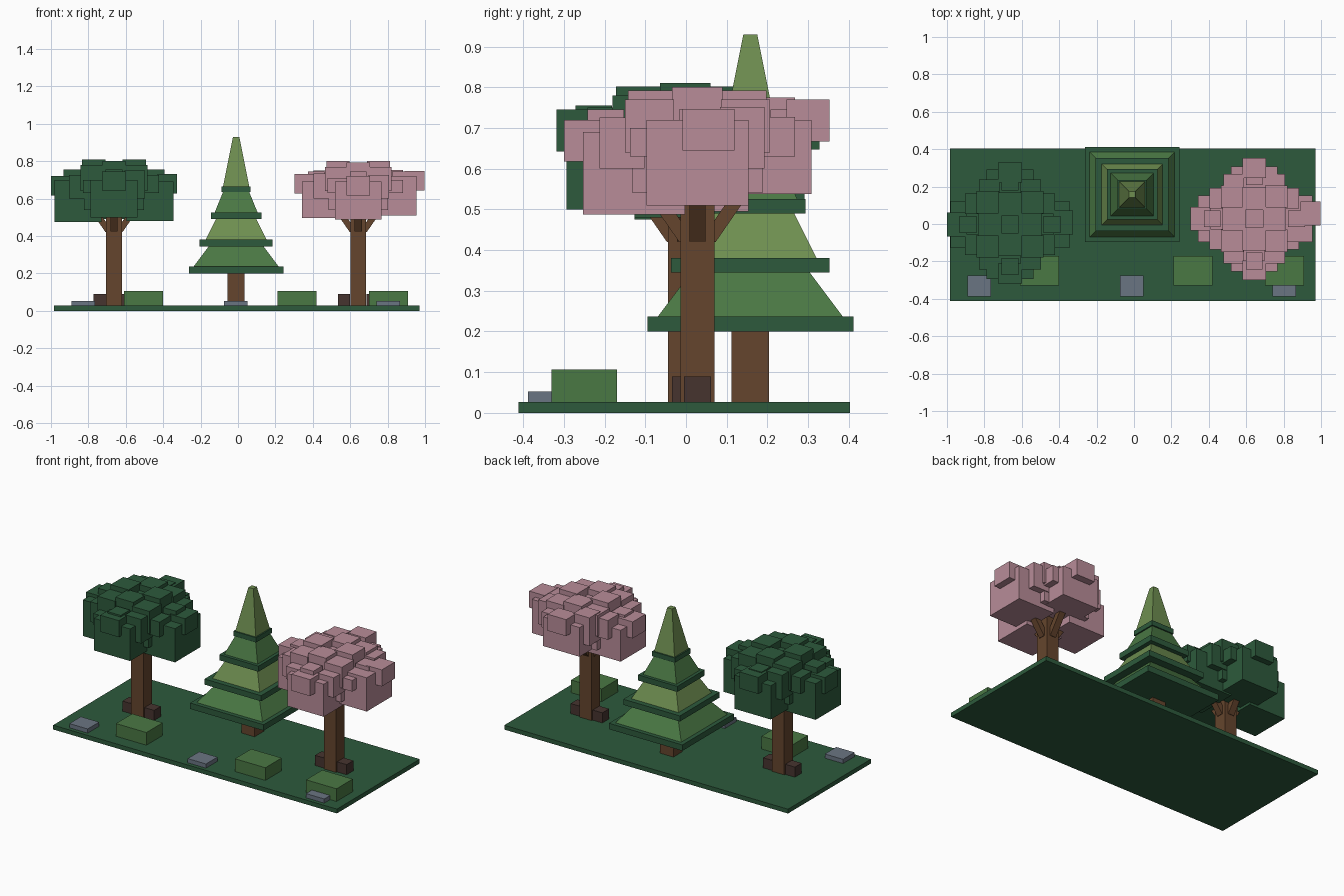
import bpy, bmesh
from math import atan2
from mathutils import Matrix, Vector

if "Cube" in bpy.data.objects:
    bpy.data.objects.remove(bpy.data.objects["Cube"], do_unlink=True)


def material(name, rgb):
    lin = [((c / 255 + 0.055) / 1.055) ** 2.4 for c in rgb] + [1]
    m = bpy.data.materials.new(name)
    m.use_nodes = True
    m.diffuse_color = lin
    m.node_tree.nodes["Principled BSDF"].inputs["Base Color"].default_value = lin
    return m


dark_green = material("dark green", (45, 90, 60))
mid_green = material("mid green", (74, 120, 68))
light_green = material("light green", (110, 142, 80))
pink = material("blossom pink", (184, 140, 152))
bark = material("bark brown", (101, 69, 45))
root_brown = material("root brown", (70, 52, 47))
stone = material("stone grey", (106, 117, 130))


def add_box(bm, x0, x1, y0, y1, z0, z1):
    m = (Matrix.Translation(((x0 + x1) / 2, (y0 + y1) / 2, (z0 + z1) / 2))
         @ Matrix.Diagonal((x1 - x0, y1 - y0, z1 - z0, 1)))
    bmesh.ops.create_cube(bm, size=1, matrix=m)


def finish(bm, name, mat, loc=(0, 0, 0)):
    me = bpy.data.meshes.new(name)
    bm.to_mesh(me)
    bm.free()
    me.materials.append(mat)
    ob = bpy.data.objects.new(name, me)
    ob.location = loc
    bpy.context.collection.objects.link(ob)
    return ob


def box(name, mat, *bounds):
    bm = bmesh.new()
    add_box(bm, *bounds)
    return finish(bm, name, mat)


def tier(name, mat, x, y, z0, z1, h0, h1):
    """Square frustum with half widths h0 (bottom) and h1 (top)."""
    bm = bmesh.new()
    add_box(bm, -h0, h0, -h0, h0, z0, z1)
    for v in bm.verts:
        if v.co.z > (z0 + z1) / 2:
            v.co.x *= h1 / h0
            v.co.y *= h1 / h0
    return finish(bm, name, mat, (x, y, 0))


# Ground slab, bushes and rocks
G = 0.027
box("ground", dark_green, -0.985, 0.97, -0.412, 0.403, 0, G)
for i, x in enumerate((-0.505, 0.315, 0.805)):
    box(f"bush_{i + 1}", mid_green, x - 0.105, x + 0.105, -0.33, -0.17, G, 0.106)
for i, x in enumerate((-0.827, -0.012, 0.803)):
    box(f"rock_{i + 1}", stone, x - 0.063, x + 0.063, -0.388, -0.275, G, 0.053)

# Conifer: trunk, flat skirts and tapering tiers
PX, PY = -0.01, 0.158
tier("conifer_trunk", bark, PX, PY, G, 0.22, 0.046, 0.046)
skirts = [(0.2, 0.237, 0.253), (0.345, 0.38, 0.195), (0.49, 0.525, 0.135), (0.635, 0.665, 0.078)]
tiers = [(0.345, 0.227, 0.146), (0.49, 0.163, 0.108), (0.635, 0.115, 0.07), (0.93, 0.07, 0.017)]
for i, ((z0, z1, h), (top, h0, h1)) in enumerate(zip(skirts, tiers)):
    tier(f"conifer_skirt_{i + 1}", dark_green, PX, PY, z0, z1, h, h)
    tier(f"conifer_tier_{i + 1}", light_green if i % 2 else mid_green, PX, PY, z1, top, h0, h1)

DIRS = [Vector(d) for d in ((1, 0), (0, 1), (-1, 0), (0, -1))]


def canopy(name, mat, x, y, top, lobes, tips):
    """Cluster of blocks: core, side lobes, tips, corner blocks and crown."""
    bm = bmesh.new()

    def block(c, half, z0, z1):
        add_box(bm, c.x - half[0], c.x + half[0], c.y - half[1], c.y + half[1], z0, z1)

    block(Vector((0, 0)), (0.16, 0.16), 0.54, top - 0.045)
    for i, d in enumerate(DIRS):
        side = Vector((-d.y, d.x))
        reach, z0, z1 = lobes[i]
        block(d * (reach - 0.125), (0.125, 0.125), z0, z1)
        reach, z1, shift = tips[i]
        half = (0.053, 0.064) if d.x else (0.064, 0.053)
        block(d * (reach - 0.053) + side * shift, half, z1 - 0.103, z1)
        # crown block and stepped corner blocks
        block(d * 0.108, (0.062, 0.062), top - 0.1, top - 0.008 * (i % 2))
        block(d * 0.185 + side * 0.11, (0.055, 0.055), 0.6, z1 + 0.005)
        block(d * 0.11 + side * 0.185, (0.055, 0.055), 0.63, z1 - 0.02)
        block((d + side) * 0.118, (0.06, 0.06), 0.64, top - 0.03)
        block(d * 0.225, (0.045, 0.045), 0.64, top - 0.055)
    return finish(bm, name, mat, (x, y, 0))


def round_tree(label, mat, x, y, top, lobes, tips):
    w = 0.042
    box(f"{label}_trunk", bark, x - w, x + w, y - w, y + w, G, 0.56)
    for side, s in (("left", 1), ("right", -1)):
        c = x + s * 0.076
        box(f"{label}_{side}_root", root_brown, c - 0.033, c + 0.033, y - 0.033, y + 0.033, G, 0.09)
    # slanted branches flaring into the canopy
    for i, d in enumerate(DIRS):
        bm = bmesh.new()
        add_box(bm, -0.02, 0.02, -0.02, 0.02, 0.42, 0.55)
        for v in bm.verts:
            v.co.x += 0.025 if v.co.z < 0.5 else 0.115
        bm.transform(Matrix.Rotation(atan2(d.y, d.x), 4, "Z"))
        finish(bm, f"{label}_branch_{i + 1}", bark, (x, y, 0))
    canopy(f"{label}_canopy", mat, x, y, top, lobes, tips)


# Lobes are (reach, bottom, top); tips are (reach, top, sideways shift)
round_tree("green_tree", dark_green, -0.663, -0.002, 0.81,
           [(0.318, 0.48, 0.69), (0.293, 0.49, 0.70), (0.317, 0.475, 0.70), (0.291, 0.5, 0.70)],
           [(0.338, 0.73, 0.01), (0.33, 0.75, 0), (0.337, 0.72, 0), (0.316, 0.745, 0)])
round_tree("blossom_tree", pink, 0.643, 0.028, 0.8,
           [(0.312, 0.51, 0.72), (0.28, 0.538, 0.72), (0.3, 0.495, 0.69), (0.281, 0.487, 0.69)],
           [(0.354, 0.747, 0.027), (0.325, 0.77, 0), (0.34, 0.73, 0), (0.328, 0.72, 0)])
